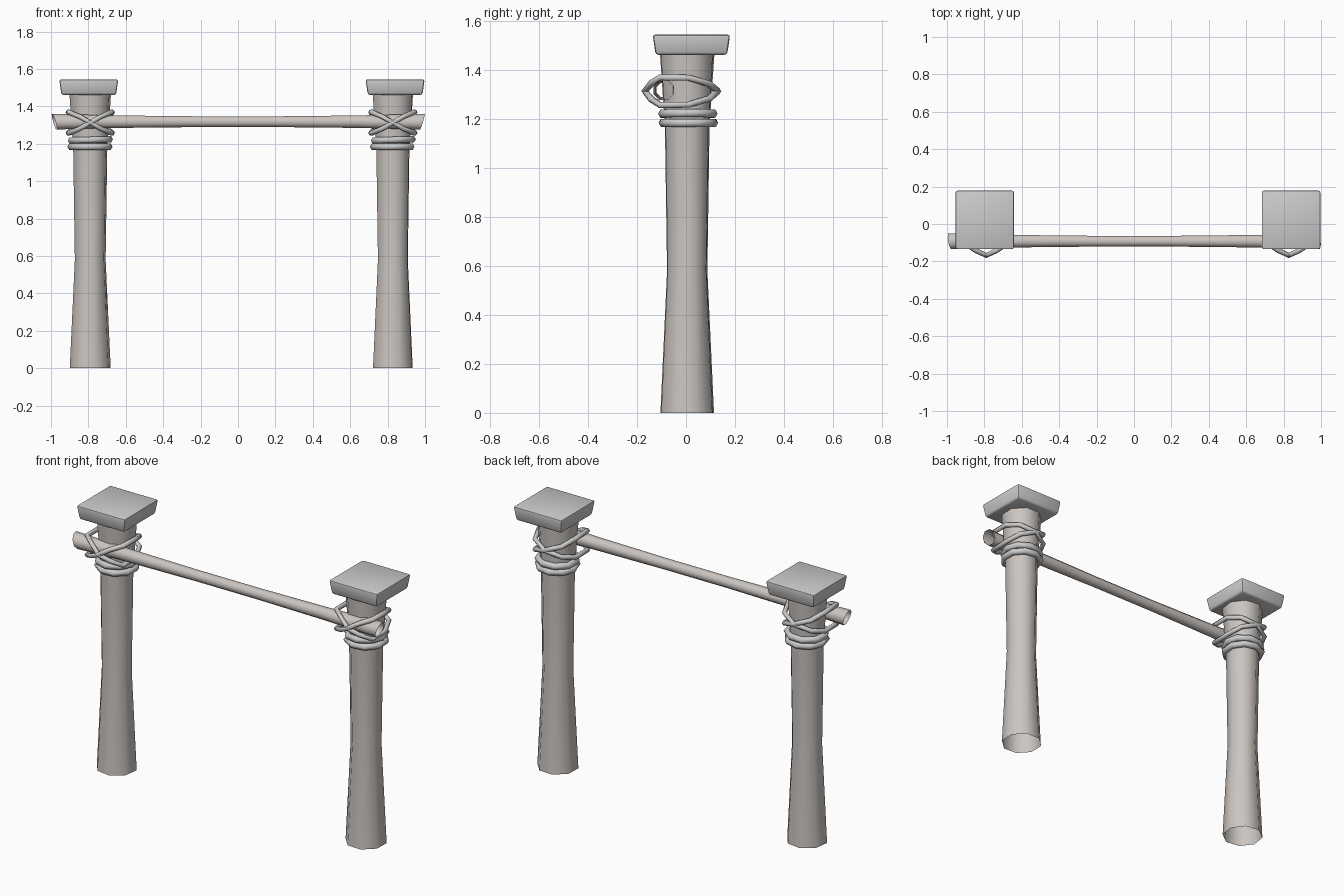
import bpy, bmesh, math
from mathutils import Vector, Matrix

if "Cube" in bpy.data.objects:
    bpy.data.objects.remove(bpy.data.objects["Cube"])

wood = bpy.data.materials.new("weathered_wood")
wood.diffuse_color = (0.60, 0.56, 0.53, 1)
wood.use_nodes = True
wood.node_tree.nodes["Principled BSDF"].inputs["Base Color"].default_value = wood.diffuse_color


def finish(name, bm, mat=None, angle=50):
    bmesh.ops.recalc_face_normals(bm, faces=bm.faces)
    me = bpy.data.meshes.new(name)
    bm.to_mesh(me)
    bm.free()
    ob = bpy.data.objects.new(name, me)
    bpy.context.collection.objects.link(ob)
    if mat:
        me.materials.append(mat)
    bpy.ops.object.select_all(action='DESELECT')
    ob.select_set(True)
    bpy.context.view_layer.objects.active = ob
    bpy.ops.object.shade_smooth_by_angle(angle=math.radians(angle))
    return ob


def skin(bm, rings, closed=False):
    """Bridge successive rings of points with quads."""
    rows = [[bm.verts.new(p) for p in ring] for ring in rings]
    n = len(rows[0])
    if closed:
        rows.append(rows[0])
    for a, b in zip(rows, rows[1:]):
        for i in range(n):
            j = (i + 1) % n
            bm.faces.new((a[i], a[j], b[j], b[i]))


def circle(n, r, turn=0.0):
    return [(r * math.cos(turn + math.tau * i / n),
             r * math.sin(turn + math.tau * i / n)) for i in range(n)]


def tube_loop(name, pts, r, sides=6):
    """Closed rope through the given points."""
    pts = [Vector(p) for p in pts]
    n = len(pts)
    rings = []
    for i, p in enumerate(pts):
        t = (pts[(i + 1) % n] - pts[i - 1]).normalized()
        side = t.cross(Vector((0, 0, 1))).normalized()
        up = side.cross(t)
        rings.append([p + side * u + up * v for u, v in circle(sides, r)])
    bm = bmesh.new()
    skin(bm, rings, closed=True)
    return finish(name, bm, angle=65)


def post(side, cx, turn):
    cy = 0.005
    # waisted eight-sided post, open at the foot
    profile = [(0, 0.113), (0.58, 0.085), (1.17, 0.094), (1.47, 0.115)]
    bm = bmesh.new()
    skin(bm, [[(cx + x, cy + y, z) for x, y in circle(8, r, turn)] for z, r in profile])
    finish(side + "_post", bm, wood)

    # bevelled square cap, slightly narrower underneath
    bm = bmesh.new()
    bmesh.ops.create_cube(bm, size=1)
    for v in bm.verts:
        w = 0.316 if v.co.z > 0 else 0.292
        v.co = Vector((v.co.x * w, v.co.y * w, v.co.z * 0.083))
    bmesh.ops.bevel(bm, geom=bm.edges[:], offset=0.011, segments=2,
                    profile=0.5, affect='EDGES')
    bmesh.ops.translate(bm, vec=(cx + 0.012 - 0.02 * (cx < 0), 0.022, 1.503), verts=bm.verts)
    finish(side + "_cap", bm, angle=40)

    # two rope rings below the lashing
    for k, (z, tilt) in enumerate([(1.184, 0.0), (1.221, 0.03)]):
        pts = [(cx + x, cy + 0.004 + y, z + tilt * x)
               for x, y in circle(9, 0.104, turn + 0.3 * k)]
        tube_loop(f"{side}_rope_ring_{k + 1}", pts, 0.019)

    # crossed lashing: two loops tilted opposite ways around post and bar
    half = [(0.0, -0.168, 0.0), (0.055, -0.142, 0.032), (0.115, -0.105, 0.057),
            (0.118, 0.01, 0.055), (0.085, 0.095, 0.03), (0.0, 0.13, 0.0)]
    loop = half + [(-x, y, -z) for x, y, z in half[-2:0:-1]]
    for k, s in enumerate((1, -1)):
        pts = [(cx + x, y, 1.313 + s * z) for x, y, z in loop]
        tube_loop(f"{side}_lashing_{k + 1}", pts, 0.014)


post("left", -0.79, 0.25)
post("right", 0.828, 0.35)

# crossbar: thicker at the ends, with slanted open cuts
stations = [(-0.982, 0.045), (-0.64, 0.036), (-0.2, 0.031),
            (0.2, 0.031), (0.64, 0.036), (0.985, 0.045)]
rings = []
for i, (x, r) in enumerate(stations):
    ring = []
    for y, z in circle(8, r, math.pi / 8):
        dx = 0
        if i == 0:
            dx = -0.28 * z - 0.15 * y
        elif i == len(stations) - 1:
            dx = 0.30 * z - 0.1 * y
        ring.append((x + dx, -0.092 + y, 1.318 + z))
    rings.append(ring)
bm = bmesh.new()
skin(bm, rings)
finish("crossbar", bm, wood)
